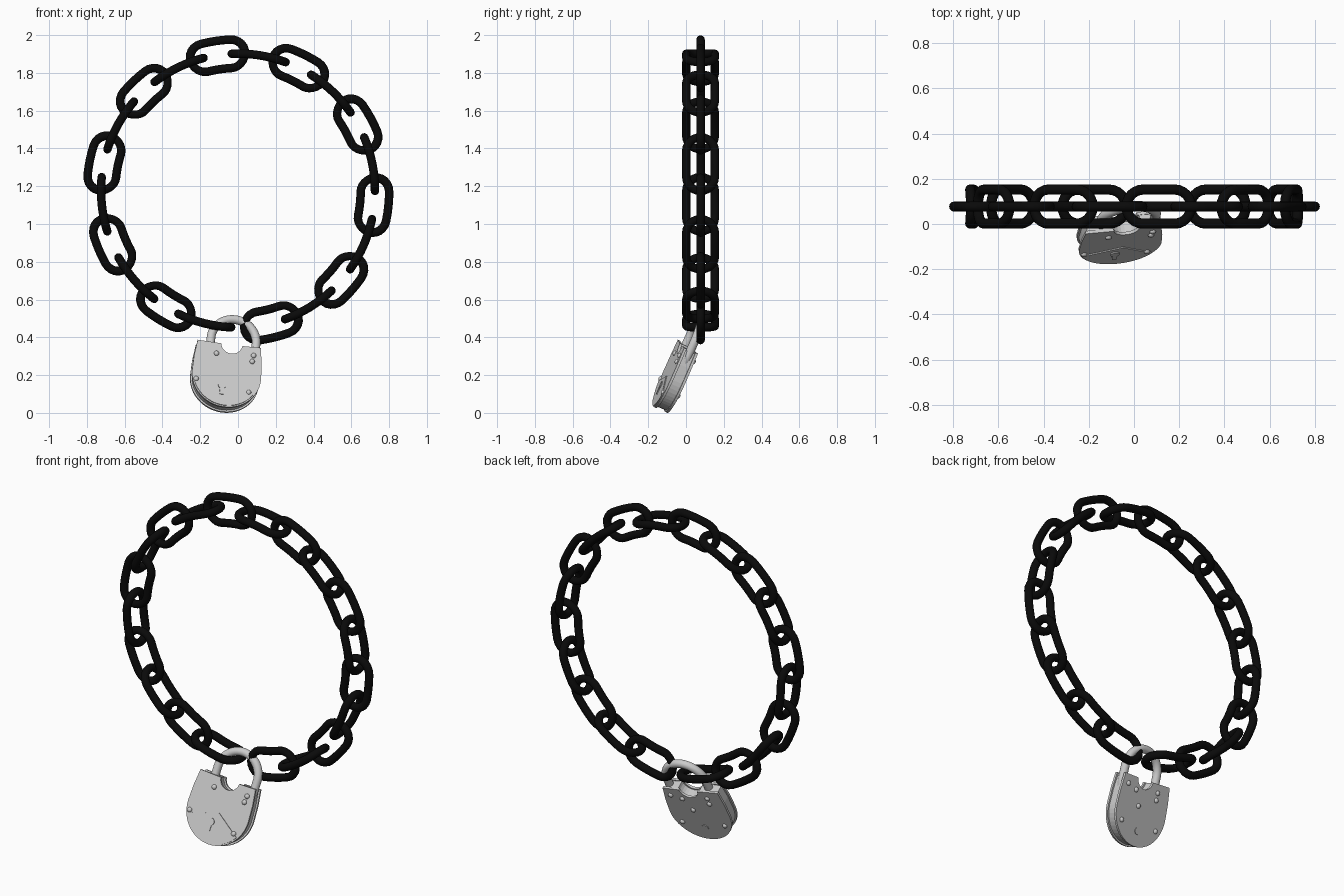
import bpy, bmesh
from math import sin, cos, pi, radians
from mathutils import Matrix, Vector

cube = bpy.data.objects.get("Cube")
if cube:
    bpy.data.objects.remove(cube, do_unlink=True)


def material(name, rgb, metallic=0.0):
    m = bpy.data.materials.new(name)
    m.use_nodes = True
    m.diffuse_color = (*rgb, 1)
    m.node_tree.nodes["Principled BSDF"].inputs["Base Color"].default_value = (*rgb, 1)
    return m


BLACK = material("black iron", (0.003, 0.003, 0.003))
STEEL = material("pale steel", (0.6, 0.6, 0.6))


def finish(name, bm, mat, smooth=False, matrix=None):
    bmesh.ops.recalc_face_normals(bm, faces=bm.faces)
    mesh = bpy.data.meshes.new(name)
    bm.to_mesh(mesh)
    bm.free()
    mesh.materials.append(mat)
    for p in mesh.polygons:
        p.use_smooth = smooth
    obj = bpy.data.objects.new(name, mesh)
    bpy.context.collection.objects.link(obj)
    if matrix:
        obj.matrix_world = matrix
    return obj


def tube(path, radius, closed, sides=12):
    """Sweep a circle along a path lying in the local XZ plane."""
    bm = bmesh.new()
    n = len(path)
    rings = []
    for i, p in enumerate(path):
        a = path[(i - 1) % n] if closed or i > 0 else p
        b = path[(i + 1) % n] if closed or i < n - 1 else p
        d = (b - a).normalized()
        normal = Vector((-d.z, 0, d.x))
        rings.append([bm.verts.new(p + radius * (normal * cos(t) + Vector((0, 1, 0)) * sin(t)))
                      for t in (2 * pi * k / sides for k in range(sides))])
    for i in range(n if closed else n - 1):
        r, s = rings[i], rings[(i + 1) % n]
        for k in range(sides):
            j = (k + 1) % sides
            bm.faces.new((r[k], r[j], s[j], s[k]))
    if not closed:
        bm.faces.new(rings[0])
        bm.faces.new(rings[-1])
    return bm


# Chain: stadium links bent round the ring, alternately flat and crosswise
RING_R, RING_Y, RING_Z = 0.725, 0.077, 1.177
WIRE, END_R, HALF = 0.0225, 0.0755, 0.07


def link_path():
    pts = []
    for side in (1, -1):
        for k in range(13):
            a = -pi / 2 + pi * k / 12
            pts.append(Vector((side * (HALF + END_R * cos(a)), 0, side * END_R * sin(a))))
        for k in (1, 2, 3):
            pts.append(Vector((side * HALF * (1 - k / 2), 0, side * END_R)))
    return pts


for i in range(20):
    bm = tube(link_path(), WIRE, True)
    centre = radians(-75.9 + 17.45 * i)
    for v in bm.verts:
        s, across, out = v.co
        if i % 2:
            across, out = out, -across
        ang = centre + s / RING_R
        r = RING_R + out
        v.co = (r * cos(ang), RING_Y + across, RING_Z + r * sin(ang))
    finish(f"chain_link_{i + 1}", bm, BLACK, True)

# Padlock frame: hangs tilted from the chain gap
LOCK = (Matrix.Translation((-0.066, -0.063, 0.186))
        @ Matrix.Rotation(radians(9), 4, 'Z')
        @ Matrix.Rotation(radians(-23), 4, 'X')
        @ Matrix.Rotation(radians(8), 4, 'Y'))


def arc(cx, cz, r, a0, a1, n):
    return [(cx + r * cos(radians(a0 + (a1 - a0) * k / n)),
             cz + r * sin(radians(a0 + (a1 - a0) * k / n))) for k in range(n + 1)]


def slab(name, outline, y0, y1):
    bm = bmesh.new()
    face = bm.faces.new([bm.verts.new((x, y0, z)) for x, z in outline])
    ext = bmesh.ops.extrude_face_region(bm, geom=[face])
    bmesh.ops.translate(bm, vec=(0, y1 - y0, 0),
                        verts=[g for g in ext["geom"] if isinstance(g, bmesh.types.BMVert)])
    return finish(name, bm, STEEL, False, LOCK)


def body_outline(inset):
    w = 0.185 - inset
    top = 0.18 - inset
    return (arc(0, 0, w, 180, 360, 24) + [(w - 0.004, 0.09), (w - 0.016, top)]
            + arc(0.014, 0.182, 0.057 + inset, -5, -175, 12)
            + [(0.016 - w, top), (0.004 - w, 0.09)])


# Body: two plates round a slightly smaller core
slab("lock_core", body_outline(0.009), -0.028, 0.028)
slab("front_plate", body_outline(0), -0.04, -0.026)
slab("back_plate", body_outline(0), 0.026, 0.04)

# Lower cover with a peaked top edge, and the keyhole guard
slab("lower_cover", [(0.012, -0.007)] + arc(0, 0, 0.178, 200, 326, 18), -0.045, -0.039)
slab("keyhole_guard", arc(-0.02, -0.065, 0.021, -60, 240, 16)
     + [(-0.03, -0.118), (-0.01, -0.118)], -0.05, -0.044)
slab("back_boss", arc(0, -0.1, 0.02, 0, 345, 16), 0.039, 0.044)

# Shackle
SX, SZ, SR = 0.026, 0.22, 0.121
path = ([Vector((SX + SR, 0, 0.05)), Vector((SX + SR, 0, 0.15))]
        + [Vector((x, 0, z)) for x, z in arc(SX, SZ, SR, 0, 180, 24)]
        + [Vector((SX - SR, 0, 0.15)), Vector((SX - SR, 0, 0.05))])
finish("shackle", tube(path, 0.023, False, 16), STEEL, True, LOCK)


# Domed rivets on both plates
def rivet(name, x, y, z):
    bm = bmesh.new()
    bmesh.ops.create_uvsphere(bm, u_segments=12, v_segments=8, radius=0.014)
    bmesh.ops.scale(bm, vec=(1, 0.8, 1), verts=bm.verts)
    bmesh.ops.translate(bm, vec=(x, y, z), verts=bm.verts)
    finish(name, bm, STEEL, True, LOCK)


for i, (x, z) in enumerate([(-0.063, 0.116), (0.135, 0.13), (0.13, 0.095),
                            (-0.16, -0.045), (0.125, -0.085)]):
    rivet(f"front_rivet_{i + 1}", x, -0.041, z)
for i, (x, z) in enumerate([(0.07, 0.11), (-0.09, 0.13), (-0.09, 0.09), (0.03, 0.03),
                            (0.13, -0.07), (-0.13, -0.07), (0.135, 0.13)]):
    rivet(f"back_rivet_{i + 1}", x, 0.041, z)
